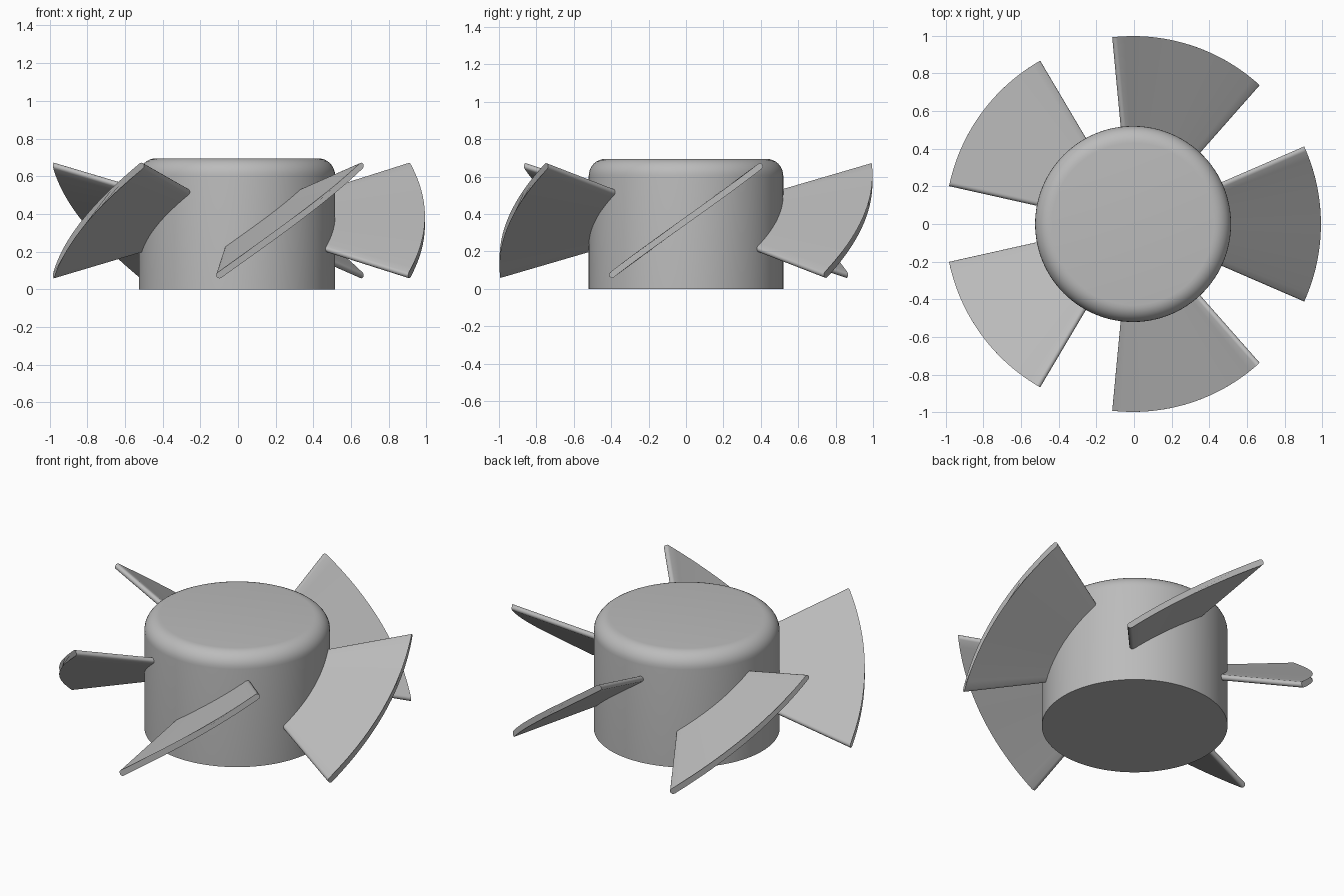
import bpy, bmesh
from math import sin, cos, pi, radians

cube = bpy.data.objects.get("Cube")
if cube:
    bpy.data.objects.remove(cube)

HUB_R, HUB_H, ROUND = 0.52, 0.695, 0.09
TIP_R, ROOT_R = 0.997, 0.44
MID_Z, HALF_T = 0.365, 0.017
SWEEP, RISE = radians(23.4), 0.29      # half angle and half height at the tip
PITCH = radians(35.4)
CENTRE_X = -0.005

grey = bpy.data.materials.new("plain grey")
grey.use_nodes = True
colour = (0.5, 0.5, 0.5, 1)
grey.diffuse_color = colour
grey.node_tree.nodes["Principled BSDF"].inputs["Base Color"].default_value = colour


def finish(name, bm):
    bmesh.ops.recalc_face_normals(bm, faces=bm.faces)
    mesh = bpy.data.meshes.new(name)
    bm.to_mesh(mesh)
    bm.free()
    mesh.materials.append(grey)
    obj = bpy.data.objects.new(name, mesh)
    bpy.context.collection.objects.link(obj)
    obj.location.x = CENTRE_X
    bpy.ops.object.select_all(action="DESELECT")
    obj.select_set(True)
    bpy.context.view_layer.objects.active = obj
    bpy.ops.object.shade_smooth_by_angle(angle=radians(35))
    return obj


def loft(bm, rings):
    """Skin closed rings of points and cap both ends."""
    loops = [[bm.verts.new(p) for p in ring] for ring in rings]
    for a, b in zip(loops, loops[1:]):
        for i in range(len(a)):
            j = (i + 1) % len(a)
            bm.faces.new((a[i], a[j], b[j], b[i]))
    bm.faces.new(loops[0])
    bm.faces.new(loops[-1])


# Hub: cylinder with a rounded upper rim
profile = [(HUB_R, 0)]
for i in range(9):
    a = i / 8 * pi / 2
    profile.append((HUB_R - ROUND + ROUND * cos(a), HUB_H - ROUND + ROUND * sin(a)))
bm = bmesh.new()
loft(bm, [[(r * cos(t), r * sin(t), z) for t in (2 * pi * k / 96 for k in range(96))]
          for r, z in profile])
finish("hub", bm)


# Blade: twisted plate with rounded leading and trailing edges
def section():
    """Outline as (position along the chord, offset along it, offset across it)."""
    steps, cap = 20, 6
    pts = []
    for side in (1, -1):
        pts += [(side * (1 - 2 * i / steps), 0, HALF_T) for i in range(1, steps)] if side == 1 else \
               [(-1 + 2 * i / steps, 0, -HALF_T) for i in range(1, steps)]
        for i in range(cap + 1):
            a = pi / 2 + pi * i / cap + (0 if side == 1 else pi)
            pts.append((-side, HALF_T * cos(a), HALF_T * sin(a)))
    return pts


outline = section()
rows = 8
for n in range(5):
    rings = []
    for row in range(rows + 1):
        r = ROOT_R + (TIP_R - ROOT_R) * row / rows
        ring = []
        for u, along, across in outline:
            tangential = along * cos(PITCH) - across * sin(PITCH)
            t = u * SWEEP + tangential / r + 2 * pi * n / 5
            z = MID_Z + u * RISE * r / TIP_R + along * sin(PITCH) + across * cos(PITCH)
            ring.append((r * cos(t), r * sin(t), z))
        rings.append(ring)
    bm = bmesh.new()
    loft(bm, rings)
    finish(f"blade_{n + 1}", bm)
